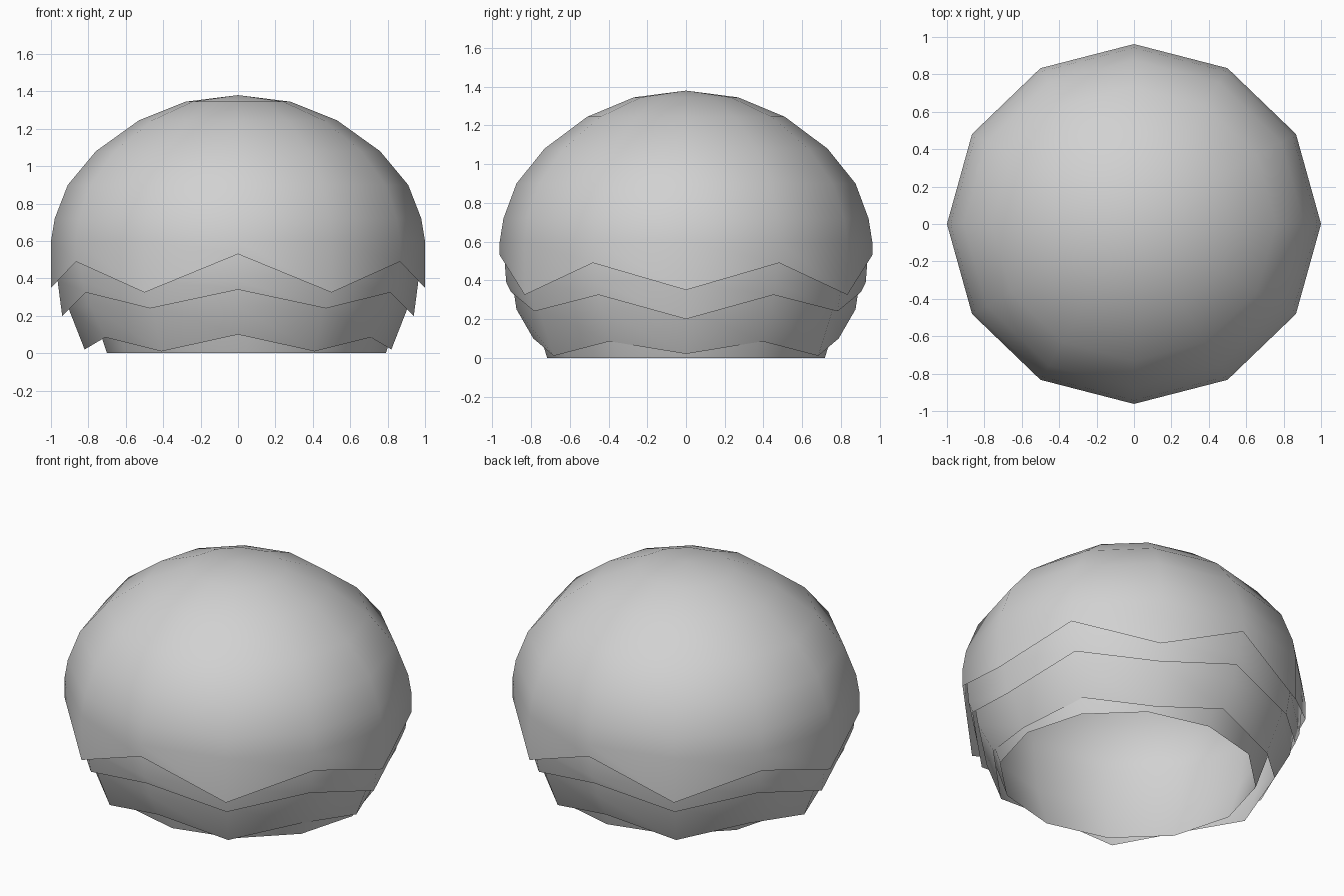
import bpy
import bmesh
import math

old = bpy.data.objects.get("Cube")
if old:
    bpy.data.objects.remove(old, do_unlink=True)

grey = bpy.data.materials.new("soft_grey")
grey.use_nodes = True
grey.diffuse_color = (0.64, 0.64, 0.64, 1)
grey.node_tree.nodes["Principled BSDF"].inputs["Base Color"].default_value = grey.diffuse_color

SIDES = 12
DEPTH = 0.962
CROWN = [(0.28, 1.345), (0.53, 1.245), (0.76, 1.08), (0.91, 0.9), (0.98, 0.72)]


def dome(name, crown_scale, lower, rim_radius, rim_heights, shift=0.0):
    """Open faceted dome; rim heights run from the sides (0 deg) to front/back (90 deg)."""
    bm = bmesh.new()
    profile = [(r * crown_scale, 1.38 - (1.38 - z) * 1.0 - (1 - crown_scale)) for r, z in CROWN]
    profile += lower
    top = bm.verts.new((shift, 0, 1.38 - (1 - crown_scale)))
    rings = []
    for level in range(len(profile) + 1):
        ring = []
        for i in range(SIDES):
            a = math.tau * i / SIDES
            if level < len(profile):
                r, z = profile[level]
            else:
                fold = i % 6
                r, z = rim_radius, rim_heights[min(fold, 6 - fold)]
            ring.append(bm.verts.new((shift + r * math.cos(a), DEPTH * r * math.sin(a), z)))
        rings.append(ring)
    for i in range(SIDES):
        j = (i + 1) % SIDES
        bm.faces.new((top, rings[0][i], rings[0][j]))
        for upper, under in zip(rings, rings[1:]):
            bm.faces.new((upper[i], under[i], under[j], upper[j]))
    for f in bm.faces:
        f.smooth = True
    mesh = bpy.data.meshes.new(name)
    bm.to_mesh(mesh)
    bm.free()
    mesh.materials.append(grey)
    obj = bpy.data.objects.new(name, mesh)
    bpy.context.collection.objects.link(obj)
    return obj


# Nested shells with zigzag rims, outermost first
dome("outer_shell", 1.0, [(1.0, 0.6)], 1.0, (0.35, 0.49, 0.325, 0.53))
dome("second_shell", 0.98, [(0.978, 0.55), (0.965, 0.39)], 0.94, (0.2, 0.325, 0.24, 0.34))
dome("third_shell", 0.96, [(0.95, 0.5), (0.91, 0.25)], 0.82, (0.02, 0.085, 0.01, 0.1))
# Innermost shell sits slightly to one side and has a level rim
dome("inner_shell", 0.88, [(0.86, 0.5), (0.83, 0.25)], 0.745, (0, 0, 0, 0), 0.045)
